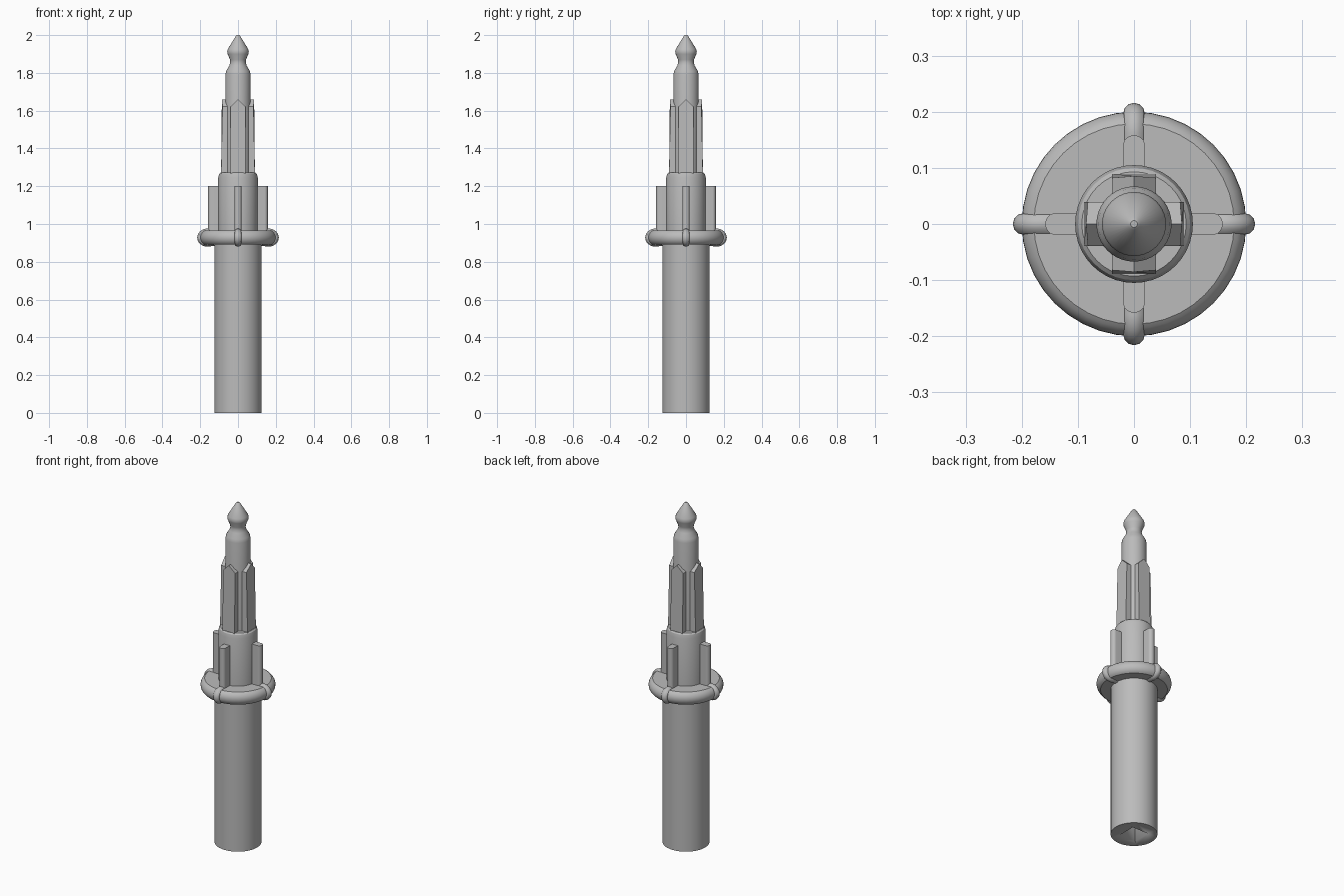
import bpy, bmesh, math
from mathutils import Matrix

cube = bpy.data.objects.get("Cube")
if cube:
    bpy.data.objects.remove(cube)

grey = bpy.data.materials.new("plain_grey")
grey.use_nodes = True
tone = (0.5, 0.5, 0.5, 1)
grey.diffuse_color = tone
grey.node_tree.nodes["Principled BSDF"].inputs["Base Color"].default_value = tone


def finish(bm, name):
    bmesh.ops.recalc_face_normals(bm, faces=bm.faces)
    mesh = bpy.data.meshes.new(name)
    bm.to_mesh(mesh)
    bm.free()
    obj = bpy.data.objects.new(name, mesh)
    bpy.context.collection.objects.link(obj)
    mesh.materials.append(grey)
    bpy.ops.object.select_all(action="DESELECT")
    obj.select_set(True)
    bpy.context.view_layer.objects.active = obj
    bpy.ops.object.shade_smooth_by_angle(angle=math.radians(30))
    return obj


def lathe(name, profile, sides=40):
    """Closed solid of revolution from (radius, height) points."""
    bm = bmesh.new()
    rings = []
    for r, z in profile:
        rings.append([bm.verts.new((r * math.cos(a), r * math.sin(a), z))
                      for a in (2 * math.pi * i / sides for i in range(sides))])
    for low, high in zip(rings, rings[1:]):
        for i in range(sides):
            j = (i + 1) % sides
            bm.faces.new((low[i], low[j], high[j], high[i]))
    bm.faces.new(rings[0])
    bm.faces.new(rings[-1])
    return finish(bm, name)


def prism(bm, outline, z0, z1):
    low = [bm.verts.new((x, y, z0)) for x, y in outline]
    high = [bm.verts.new((x, y, z1)) for x, y in outline]
    bm.faces.new(low)
    bm.faces.new(high)
    for i in range(len(low)):
        j = (i + 1) % len(low)
        bm.faces.new((low[i], low[j], high[j], high[i]))


def turned(angle):
    return Matrix.Rotation(angle, 3, "Z")


# Shaft with a square drive socket in its foot
shaft = lathe("shaft", [(0.125, 0), (0.125, 0.9)])
bm = bmesh.new()
s = 0.053
prism(bm, [(-s, -s), (s, -s), (s, s), (-s, s)], -0.05, 0.25)
cutter = finish(bm, "socket_cutter")
cutter.hide_render = True
cut = shaft.modifiers.new("socket", "BOOLEAN")
cut.operation = "DIFFERENCE"
cut.object = cutter
bpy.context.view_layer.objects.active = shaft
bpy.ops.object.modifier_apply(modifier="socket")
bpy.data.objects.remove(cutter)

# Collar with a rounded rim
rim = [(0.157 + 0.043 * math.cos(t), 0.928 + 0.043 * math.sin(t))
       for t in (math.radians(a) for a in range(-60, 61, 12))]
lathe("collar", [(0.1, rim[0][1])] + rim + [(0.1, rim[-1][1])])

# Hub, spindle core and pointed tip
lathe("hub", [(0.105, 0.95), (0.105, 1.245), (0.1, 1.265), (0.093, 1.272)])
lathe("spindle", [(0.067, 1.26), (0.067, 1.79), (0.063, 1.81), (0.046, 1.838),
                  (0.041, 1.855), (0.042, 1.87), (0.055, 1.9), (0.057, 1.912),
                  (0.054, 1.926), (0.011, 1.996), (0.006, 2.0)])

for k, side in enumerate(("left", "back", "right", "front")):
    turn = turned(k * math.pi / 2)

    # Upright fin with a rounded outer edge
    bm = bmesh.new()
    w = 0.019
    nose = [(0.141 + 0.017 * math.cos(t), w * math.sin(t))
            for t in (math.radians(a) for a in range(-90, 91, 15))]
    prism(bm, [(0.08, -w)] + nose + [(0.08, w)], 0.95, 1.2)
    bmesh.ops.transform(bm, matrix=turn.to_4x4(), verts=bm.verts)
    finish(bm, side + "_fin")

    # Rounded rib wrapping over the rim
    bm = bmesh.new()
    path = [(0.135, 0.958)] + [
        (0.162 + 0.036 * math.cos(t), 0.928 + 0.03 * math.sin(t))
        for t in (math.radians(a) for a in range(90, -91, -15))] + [(0.135, 0.898)]
    rings = []
    for r, z in path:
        dx, dz = r - 0.162, z - 0.928
        d = math.hypot(dx, dz)
        rings.append([bm.verts.new((r + 0.018 * math.cos(t) * dx / d,
                                    0.019 * math.sin(t),
                                    z + 0.018 * math.cos(t) * dz / d))
                      for t in (2 * math.pi * i / 12 for i in range(12))])
    for a, b in zip(rings, rings[1:]):
        for i in range(12):
            j = (i + 1) % 12
            bm.faces.new((a[i], a[j], b[j], b[i]))
    bm.faces.new(rings[0])
    bm.faces.new(rings[-1])
    bmesh.ops.transform(bm, matrix=turn.to_4x4(), verts=bm.verts)
    finish(bm, side + "_rim_rib")

    # Tapered spline with a gabled top
    bm = bmesh.new()
    h = 0.039
    gable = [(-h, 1.26), (h, 1.26), (h, 1.622), (0, 1.66), (-h, 1.622)]
    inner = [bm.verts.new((0.03, y, z)) for y, z in gable]
    outer = [bm.verts.new((0.0935 - 0.02 * (z - 1.26) - 0.004 * abs(y) / h, y, z))
             for y, z in gable]
    bm.faces.new(inner)
    bm.faces.new(outer)
    for i in range(5):
        j = (i + 1) % 5
        bm.faces.new((inner[i], inner[j], outer[j], outer[i]))
    bmesh.ops.transform(bm, matrix=turn.to_4x4(), verts=bm.verts)
    finish(bm, side + "_spline")
